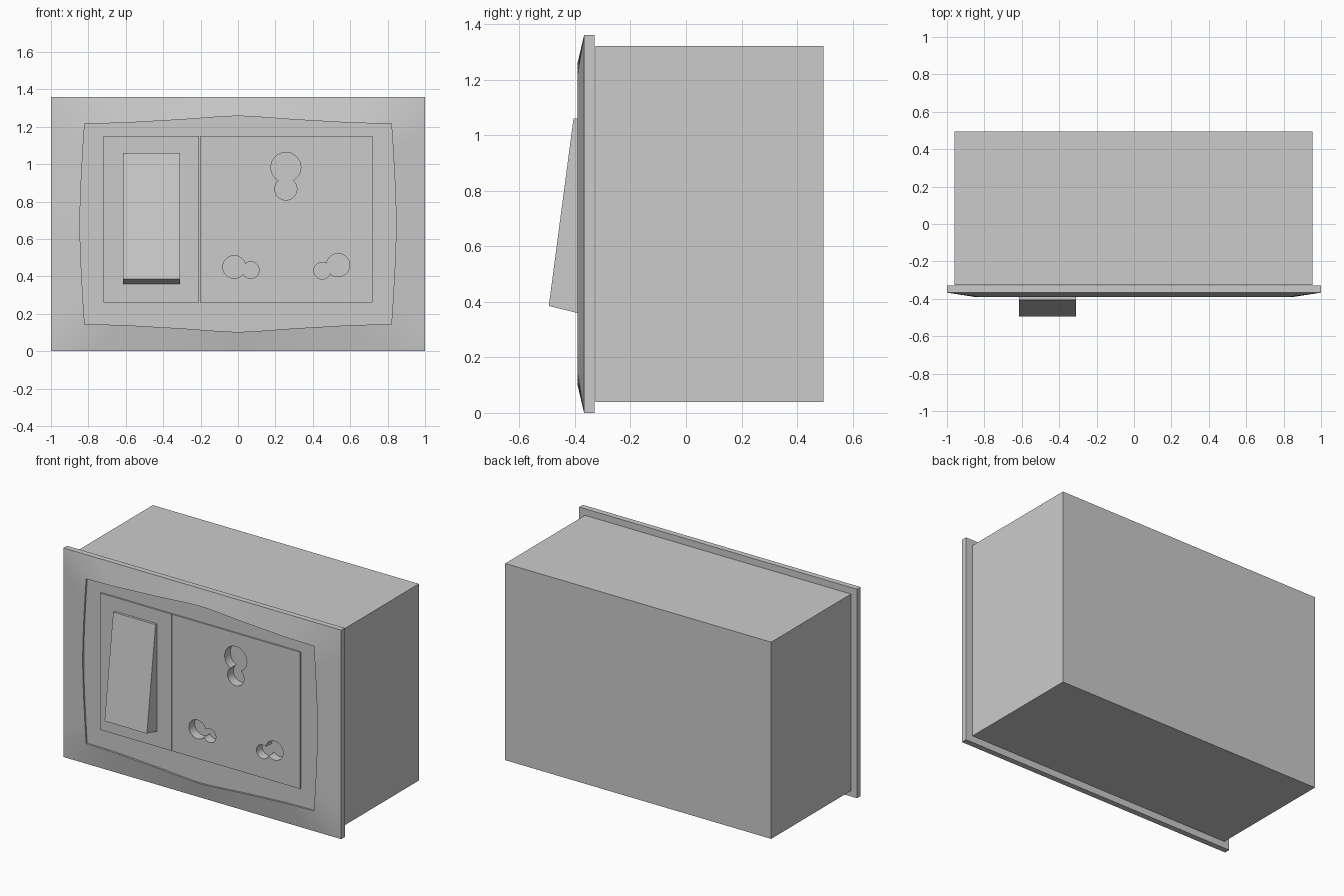
import bpy
import math

if "Cube" in bpy.data.objects:
    bpy.data.objects.remove(bpy.data.objects["Cube"])

CZ = 0.68  # height of the plate centre


def mesh_object(name, verts, faces):
    me = bpy.data.meshes.new(name)
    me.from_pydata(verts, [], faces)
    ob = bpy.data.objects.new(name, me)
    bpy.context.collection.objects.link(ob)
    return ob


def loft(name, rings):
    """Skin a stack of equal-length rings and cap both ends."""
    n = len(rings[0])
    verts = [v for r in rings for v in r]
    faces = [(k * n + i, k * n + (i + 1) % n, (k + 1) * n + (i + 1) % n, (k + 1) * n + i)
             for k in range(len(rings) - 1) for i in range(n)]
    last = (len(rings) - 1) * n
    faces += [tuple(reversed(range(n))), tuple(range(last, last + n))]
    return mesh_object(name, verts, faces)


def box(name, x0, x1, y0, y1, z0, z1):
    rect = [(x0, z0), (x1, z0), (x1, z1), (x0, z1)]
    return loft(name, [[(x, y, z) for x, z in rect] for y in (y1, y0)])


def mirror_four(quarter):
    """Quarter outline (top centre to right middle) to a full counter-clockwise loop."""
    half = quarter + [(x, -z) for x, z in reversed(quarter[:-1])]
    loop = half + [(-x, z) for x, z in reversed(half[1:-1])]
    return loop[::-1]


def ring(loop, y):
    return [(x, y, CZ + z) for x, z in loop]


# Wall box
box("back_box", -0.96, 0.955, -0.325, 0.495, 0.04, 1.32)

# Cover frame: rectangular rim sloping to a bowed inner outline, with a shallow recess
top = [(0, .577), (.07, .575), (.14, .570), (.30, .558), (.46, .549), (.62, .540), (.82, .536)]
side = [(.829, .40), (.837, .26), (.843, .12), (.845, 0)]
inner = mirror_four(top + side)
outer = mirror_four([(x / .82, CZ) for x, z in top] + [(1, z * CZ / .536) for x, z in side])
frame = loft("cover_frame", [ring(outer, -0.33), ring(outer, -0.367),
                             ring(inner, -0.391), ring(inner, -0.379)])

# Switch and socket modules with a fine gap between them
box("switch_module", -0.72, -0.208, -0.389, -0.375, 0.26, 1.15)
socket = box("socket_module", -0.204, 0.72, -0.389, -0.375, 0.26, 1.15)

# Rocker: wedge profile extruded across its width
profile = [(-0.38, 0.357), (-0.38, 1.06), (-0.405, 1.06), (-0.494, 0.385)]
loft("rocker_switch", [[(x, y, z) for y, z in profile] for x in (-0.615, -0.31)])

# Keyhole-shaped pin holes: pairs of overlapping cylinders cut through
holes = [(0.256, 0.983, .080), (0.256, 0.867, .059),
         (-0.020, 0.450, .061), (0.068, 0.433, .045),
         (0.535, 0.460, .062), (0.450, 0.430, .045)]
for x, z, r in holes:
    bpy.ops.mesh.primitive_cylinder_add(vertices=32, radius=r, depth=0.3,
                                        location=(x, -0.4, z), rotation=(math.pi / 2, 0, 0))
    cutter = bpy.context.object
    cutter.name = "hole_cutter"
    cutter.hide_render = True
    for target in (frame, socket):
        bpy.context.view_layer.objects.active = target
        mod = target.modifiers.new("hole", 'BOOLEAN')
        mod.operation = 'DIFFERENCE'
        mod.solver = 'EXACT'
        mod.object = cutter
        bpy.ops.object.modifier_apply(modifier=mod.name)
    bpy.data.objects.remove(cutter)

# Smooth the hole walls and the bowed frame, keep creases sharp
for ob in (frame, socket):
    bpy.ops.object.select_all(action='DESELECT')
    ob.select_set(True)
    bpy.context.view_layer.objects.active = ob
    bpy.ops.object.shade_smooth_by_angle(angle=math.radians(30))
    # The sloped rim meets the recess floor at a shallow angle; flat inner faces stay flat
    for p in ob.data.polygons:
        if abs(p.normal.y) > 0.999:
            p.use_smooth = False
